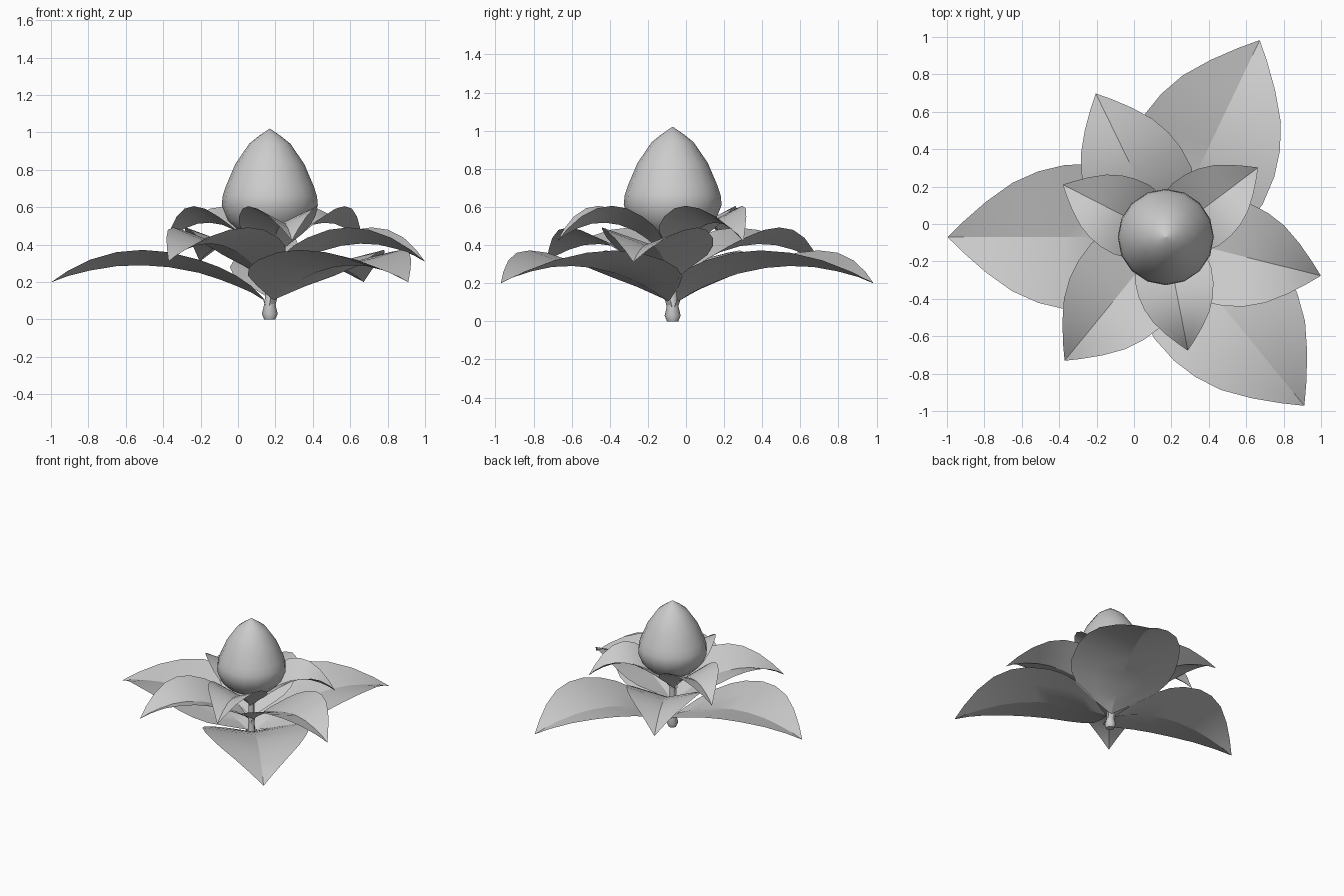
import bpy
import math

if "Cube" in bpy.data.objects:
    bpy.data.objects.remove(bpy.data.objects["Cube"])

CX, CY = 0.17, -0.07   # flower axis

# leaf stations: distance from axis, half width, midrib height, edge height
STATIONS = [
    (0.01, 0.022, 0.03, 0.04), (0.035, 0.022, 0.105, 0.115),
    (0.10, 0.17, 0.145, 0.18), (0.18, 0.30, 0.18, 0.235),
    (0.27, 0.365, 0.215, 0.28), (0.38, 0.392, 0.25, 0.32),
    (0.54, 0.385, 0.28, 0.36), (0.68, 0.352, 0.29, 0.372),
    (0.82, 0.29, 0.285, 0.36), (0.96, 0.19, 0.262, 0.32),
    (1.08, 0.085, 0.232, 0.26), (1.165, 0.002, 0.20, 0.202),
]


def add_mesh(name, verts, faces, angle):
    me = bpy.data.meshes.new(name)
    me.from_pydata(verts, [], faces)
    ob = bpy.data.objects.new(name, me)
    bpy.context.collection.objects.link(ob)
    bpy.ops.object.select_all(action='DESELECT')
    ob.select_set(True)
    bpy.context.view_layer.objects.active = ob
    bpy.ops.object.shade_smooth_by_angle(angle=math.radians(angle))
    return ob


def leaf(name, angle, length, tip_z, rise):
    """Folded leaf blade, low midrib and raised edges."""
    k = length / 1.165
    ca, sa = math.cos(math.radians(angle)), math.sin(math.radians(angle))
    verts, faces = [], []
    for s, hw, zm, ze in STATIONS:
        for t in (-1, -0.5, 0, 0.5, 1):
            u, v = s * k, hw * k * t
            z = zm + (ze - zm) * abs(t)
            verts.append((CX + u * ca - v * sa, CY + u * sa + v * ca,
                          tip_z + (z - 0.2) * rise))
    for i in range(len(STATIONS) - 1):
        for j in range(4):
            a = i * 5 + j
            faces.append((a, a + 5, a + 6, a + 1))
    return add_mesh(name, verts, faces, 20)


def lathe(name, profile, sides, angle):
    """Closed surface of revolution around the flower axis."""
    verts, faces = [], []
    for r, z in profile:
        for i in range(sides):
            a = 2 * math.pi * i / sides
            verts.append((CX + r * math.cos(a), CY + r * math.sin(a), z))
    for k in range(len(profile) - 1):
        for i in range(sides):
            j = (i + 1) % sides
            faces.append((k * sides + i, k * sides + j,
                          (k + 1) * sides + j, (k + 1) * sides + i))
    faces.append(tuple(range(sides))[::-1])
    faces.append(tuple(range((len(profile) - 1) * sides, len(profile) * sides)))
    return add_mesh(name, verts, faces, angle)


# three tiers of three leaves
TIERS = [
    ("lower_leaf", (180, 64.5, -50.6), 1.165, 0.20, 1.0),
    ("middle_leaf", (-14, 116, 230.7), 0.853, 0.31, 1.06),
    ("upper_leaf", (37, 153, -79), 0.617, 0.42, 1.08),
]
for label, angles, length, tip_z, rise in TIERS:
    for n, ang in enumerate(angles, 1):
        leaf(f"{label}_{n}", ang, length, tip_z, rise)

# bud
lathe("bud", [(0.01, 0.43), (0.09, 0.44), (0.165, 0.472), (0.225, 0.53),
              (0.257, 0.61), (0.252, 0.66), (0.236, 0.71), (0.185, 0.83),
              (0.11, 0.94), (0.06, 0.98), (0.002, 1.02)], 16, 50)

# stem
lathe("stem", [(0.03, 0.0), (0.042, 0.03), (0.028, 0.09), (0.022, 0.2),
               (0.02, 0.45)], 8, 50)
